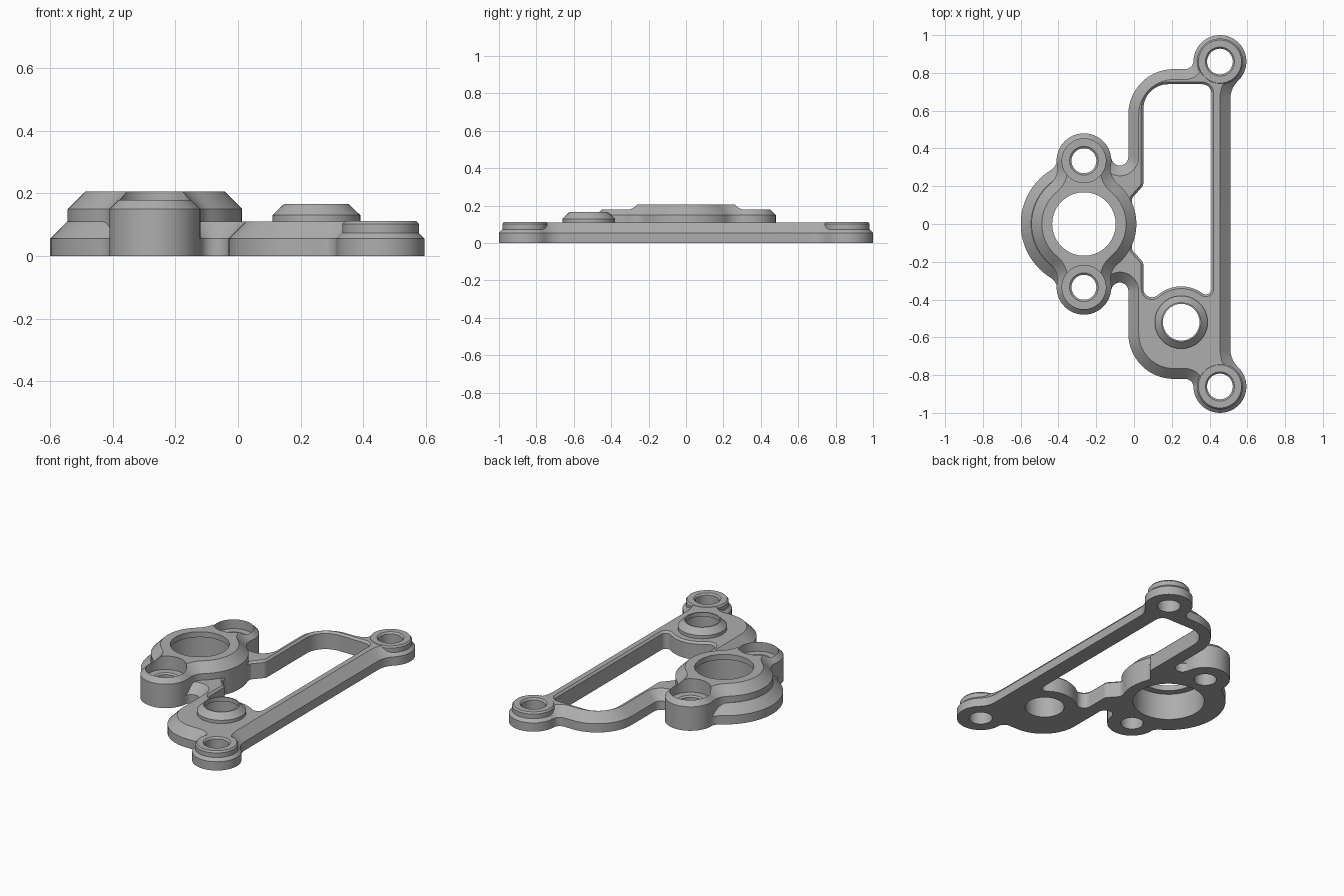
import bpy, bmesh, math
from math import pi

cube = bpy.data.objects.get("Cube")
if cube:
    bpy.data.objects.remove(cube, do_unlink=True)

metal = bpy.data.materials.new("cast_grey")
GREY = (0.42, 0.42, 0.42, 1)
metal.diffuse_color = GREY
metal.use_nodes = True
metal.node_tree.nodes["Principled BSDF"].inputs["Base Color"].default_value = GREY


def belt(circles, inset=0.0):
    """Outline wrapped counter-clockwise round (x, y, r); negative r is a concave fillet."""
    n = len(circles)
    if n == 1:
        x, y, r = circles[0]
        return [(x + (r - inset) * math.cos(2 * pi * i / 64),
                 y + (r - inset) * math.sin(2 * pi * i / 64)) for i in range(64)]
    angles, lengths = [], []
    for i, (x, y, r) in enumerate(circles):
        x2, y2, r2 = circles[(i + 1) % n]
        d = math.hypot(x2 - x, y2 - y)
        c = max(-1, min(1, (r - r2) / d))
        angles.append(math.atan2(y2 - y, x2 - x) - math.acos(c))
        lengths.append(d * math.sqrt(1 - c * c))
    pts = []
    for i, (x, y, r) in enumerate(circles):
        a = angles[i - 1]
        turn = (angles[i] - a if r > 0 else a - angles[i]) % (2 * pi)
        if turn > 2 * pi - 0.01:
            turn = 0
        steps = max(1, math.ceil(turn / (pi / 28)))
        sign = 1 if r > 0 else -1
        first = 1 if lengths[i - 1] < 0.002 else 0
        for k in range(first, steps + 1):
            t = a + sign * turn * k / steps
            pts.append((x + (r - inset) * math.cos(t), y + (r - inset) * math.sin(t)))
    return pts


def fillet(c1, c2, r):
    """Concave circle touching two circles, outside the path from c1 to c2."""
    dx, dy = c2[0] - c1[0], c2[1] - c1[1]
    d = math.hypot(dx, dy)
    ux, uy = dx / d, dy / d
    a = ((c1[2] + r) ** 2 - (c2[2] + r) ** 2 + d * d) / (2 * d)
    h = math.sqrt((c1[2] + r) ** 2 - a * a)
    return (c1[0] + ux * a + uy * h, c1[1] + uy * a - ux * h, -r)


def mirrored(circles):
    return [(x, -y, r) for x, y, r in reversed(circles)]


def solid(name, circles, levels):
    """Stack of outlines given as (height, inset)."""
    bm = bmesh.new()
    rings = [[bm.verts.new((x, y, z)) for x, y in belt(circles, s)] for z, s in levels]
    n = len(rings[0])
    for lo, hi in zip(rings, rings[1:]):
        for i in range(n):
            j = (i + 1) % n
            bm.faces.new((lo[i], lo[j], hi[j], hi[i]))
    bm.faces.new(rings[0][::-1])
    bm.faces.new(rings[-1])
    bmesh.ops.recalc_face_normals(bm, faces=bm.faces)
    mesh = bpy.data.meshes.new(name)
    bm.to_mesh(mesh)
    bm.free()
    mesh.materials.append(metal)
    ob = bpy.data.objects.new(name, mesh)
    bpy.context.collection.objects.link(ob)
    return ob


def combine(target, other, operation):
    mod = target.modifiers.new(operation, "BOOLEAN")
    mod.operation, mod.solver, mod.object = operation, "EXACT", other
    bpy.context.view_layer.update()
    deps = bpy.context.evaluated_depsgraph_get()
    mesh = bpy.data.meshes.new_from_object(target.evaluated_get(deps))
    target.modifiers.clear()
    target.data = mesh
    bpy.data.objects.remove(other, do_unlink=True)


# Main circles
HX = -0.265
bolt_ear = (0.455, 0.86, 0.14)
flange = (HX, 0, 0.335)
ring = (HX, 0, 0.278)
screw_ear = (HX, 0.335, 0.145)
inner_ear = (HX, 0.335, 0.14)
port = (0.25, -0.52)

# Base plate with a chamfered outer edge
half = [(0.64, 0.663, -0.13), bolt_ear, (0.27, 0.865, -0.045), (0.21, 0.58, 0.24),
        (-0.075, 0.355, -0.045), inner_ear, fillet(inner_ear, flange, 0.08)]
body = solid("bracket_body", half + [flange] + mirrored(half),
             [(0, 0), (0.055, 0), (0.11, 0.055)])

# Window through the frame
side = [(0.01, 0.22, -0.04), (0.01, 0.13, 0.02)]
window = [(0.36, 0.69, 0.05), (0.18, 0.61, 0.13)] + side + mirrored(side) + [
    (0.095, -0.343, 0.045), (*port, -0.19), (0.38, -0.3425, 0.03)]
combine(body, solid("window_cutter", window,
                    [(-0.1, 0), (0.098, 0), (0.111, -0.013), (0.2, -0.013)]), "DIFFERENCE")

# Raised housing: ring blended into two screw ears
lobe = [fillet(ring, screw_ear, 0.1), screw_ear, fillet(screw_ear, ring, 0.1)]
combine(body, solid("housing", lobe + [ring] + mirrored(lobe) + [ring],
                    [(0, 0), (0.15, 0), (0.205, 0.055)]), "UNION")

# Port boss on the frame
combine(body, solid("port_boss", [(*port, 0.14)],
                    [(0.05, 0), (0.13, 0), (0.165, 0.036)]), "UNION")

# Bolt bosses at the frame ends
for s in (1, -1):
    combine(body, solid("bolt_boss", [(0.455, s * 0.86, 0.136)],
                        [(0.02, 0), (0.058, 0), (0.072, 0.014), (0.102, 0.014),
                         (0.112, 0.022)]), "UNION")

# Bores: main, port, bolt holes and counterbored screw holes
combine(body, solid("main_bore", [(HX, 0, 0.21)],
                    [(-0.1, 0), (0.17, 0), (0.171, 0.042), (0.3, 0.042)]), "DIFFERENCE")
combine(body, solid("port_bore", [(*port, 0.115)],
                    [(-0.1, 0), (0.138, 0), (0.139, 0.018), (0.3, 0.018)]), "DIFFERENCE")
for s in (1, -1):
    combine(body, solid("bolt_hole", [(0.455, s * 0.86, 0.068)],
                        [(-0.1, 0), (0.102, 0), (0.113, -0.01), (0.2, -0.01)]), "DIFFERENCE")
    combine(body, solid("screw_hole", [(HX, s * 0.335, 0.066)],
                        [(-0.1, 0), (0.112, 0), (0.12, -0.01), (0.121, -0.05),
                         (0.3, -0.05)]), "DIFFERENCE")

# Smooth curves, crisp edges
bpy.ops.object.select_all(action="DESELECT")
body.select_set(True)
bpy.context.view_layer.objects.active = body
bpy.ops.object.shade_smooth_by_angle(angle=math.radians(28))
